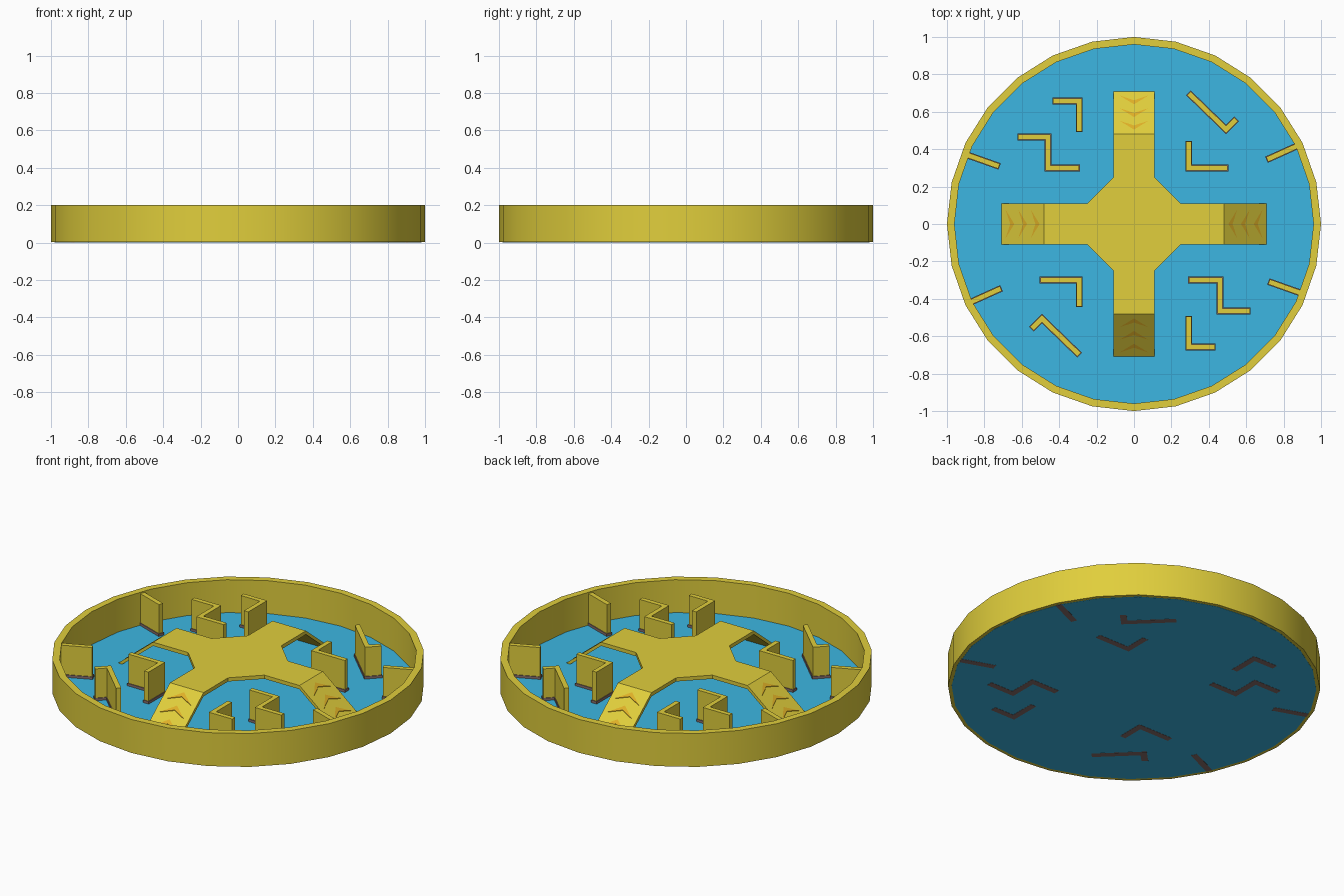
import bpy, bmesh
from math import pi
from mathutils import Matrix, Vector

cube = bpy.data.objects.get("Cube")
if cube:
    bpy.data.objects.remove(cube)

SIDES = 28
TOP = 0.19          # height of the raised deck
ARM, INNER, OUTER = 0.11, 0.48, 0.71


def material(name, color):
    m = bpy.data.materials.new(name)
    m.use_nodes = True
    m.diffuse_color = (*color, 1)
    m.node_tree.nodes["Principled BSDF"].inputs["Base Color"].default_value = (*color, 1)
    return m


yellow = material("yellow", (0.75, 0.62, 0.045))
blue = material("blue", (0.045, 0.47, 0.76))
orange = material("orange", (0.75, 0.44, 0.02))
brown = material("brown", (0.24, 0.156, 0.15))


def finish(name, bm, mat):
    bmesh.ops.recalc_face_normals(bm, faces=bm.faces)
    mesh = bpy.data.meshes.new(name)
    bm.to_mesh(mesh)
    bm.free()
    mesh.materials.append(mat)
    obj = bpy.data.objects.new(name, mesh)
    bpy.context.collection.objects.link(obj)
    return obj


def prism(bm, outline, offset):
    """Sweep a closed outline along a vector."""
    face = bm.faces.new([bm.verts.new(p) for p in outline])
    swept = bmesh.ops.extrude_face_region(bm, geom=[face])["geom"]
    bmesh.ops.translate(bm, vec=offset,
                        verts=[v for v in swept if isinstance(v, bmesh.types.BMVert)])


def ribbon(path, width, extend):
    """Mitred outline of a wall that follows a path."""
    pts = [Vector(p) for p in path]
    dirs = [(b - a).normalized() for a, b in zip(pts, pts[1:])]
    pts[0] -= dirs[0] * extend
    pts[-1] += dirs[-1] * extend
    left, right = [], []
    for i, p in enumerate(pts):
        a, b = dirs[max(i - 1, 0)], dirs[min(i, len(dirs) - 1)]
        na, nb = Vector((-a.y, a.x)), Vector((-b.y, b.x))
        side = (na + nb) * (width / 2 / (1 + na.dot(nb)))
        left.append(p + side)
        right.append(p - side)
    return left + right[::-1]


# Outer rim: a square profile spun round the centre
bm = bmesh.new()
profile = [(0.96, 0.002), (1, 0.002), (1, 0.2), (0.96, 0.2)]
edges = []
verts = [bm.verts.new((r, 0, z)) for r, z in profile]
for i in range(4):
    edges.append(bm.edges.new((verts[i], verts[(i + 1) % 4])))
bmesh.ops.spin(bm, geom=verts + edges, cent=(0, 0, 0), axis=(0, 0, 1),
               angle=2 * pi, steps=SIDES, use_merge=True)
bmesh.ops.remove_doubles(bm, verts=bm.verts, dist=0.0001)
rim = finish("rim_wall", bm, yellow)
bpy.context.view_layer.objects.active = rim
rim.select_set(True)
bpy.ops.object.shade_smooth_by_angle()
rim.select_set(False)

# Floor disc
bm = bmesh.new()
bmesh.ops.create_cone(bm, cap_ends=True, segments=SIDES, radius1=0.98, radius2=0.98,
                      depth=0.004, matrix=Matrix.Translation((0, 0, 0.003))
                      @ Matrix.Rotation(pi / 2, 4, "Z"))
finish("floor", bm, blue)

# Raised cross-shaped deck
bm = bmesh.new()
quarter = [(INNER, -ARM), (INNER, ARM), (0.25, ARM), (ARM, 0.25)]
outline = []
for k in range(4):
    turn = Matrix.Rotation(k * pi / 2, 3, "Z")
    outline += [turn @ Vector((x, y, TOP)) for x, y in quarter[:3]]
    outline.append(turn @ Vector((*quarter[3], TOP)))
prism(bm, outline, (0, 0, -0.022))
finish("raised_deck", bm, yellow)


# Four ramps, each with three painted chevrons pointing inward
def ramp_z(r):
    return 0.004 + (TOP - 0.004) * (OUTER - r) / (OUTER - INNER)


for k, side in enumerate(["left", "back", "right", "front"]):
    turn = Matrix.Rotation(k * pi / 2, 4, "Z")
    bm = bmesh.new()
    section = [(INNER, TOP), (OUTER, 0.004), (OUTER - 0.027, 0.004), (INNER, TOP - 0.022)]
    prism(bm, [(r, -ARM, z) for r, z in section], (0, 2 * ARM, 0))
    bm.transform(turn)
    finish(side + "_ramp", bm, yellow)
    bm = bmesh.new()
    for tip in (0.505, 0.572, 0.64):
        shape = [(tip, 0), (tip + 0.047, 0.077), (tip + 0.022, 0), (tip + 0.047, -0.077)]
        prism(bm, [(r, y, ramp_z(r) - 0.001) for r, y in shape], (0, 0, 0.004))
    bm.transform(turn)
    finish(side + "_ramp_chevrons", bm, orange)

# Maze walls on brown footings, each repeated by a half turn
walls = {
    "hook_wall": [(-0.432, 0.657), (-0.293, 0.657), (-0.293, 0.495)],
    "step_wall": [(-0.62, 0.465), (-0.46, 0.465), (-0.46, 0.30), (-0.294, 0.30)],
    "slanted_wall": [(0.294, 0.698), (0.492, 0.506), (0.546, 0.56)],
    "corner_wall": [(0.293, 0.44), (0.293, 0.30), (0.50, 0.30)],
    "rim_fin_a": [(-0.9, 0.372), (-0.722, 0.309)],
    "rim_fin_b": [(0.88, 0.421), (0.712, 0.345)],
}
for name, path in walls.items():
    for sign, suffix in ((1, "_back"), (-1, "_front")):
        turned = [(x * sign, y * sign) for x, y in path]
        for part, width, extend, low, high, mat in (
                ("", 0.028, 0, 0.02, 0.192, yellow),
                ("_footing", 0.036, 0.004, 0, 0.02, brown)):
            bm = bmesh.new()
            prism(bm, [(p.x, p.y, low) for p in ribbon(turned, width, extend)],
                  (0, 0, high - low))
            finish(name + suffix + part, bm, mat)
